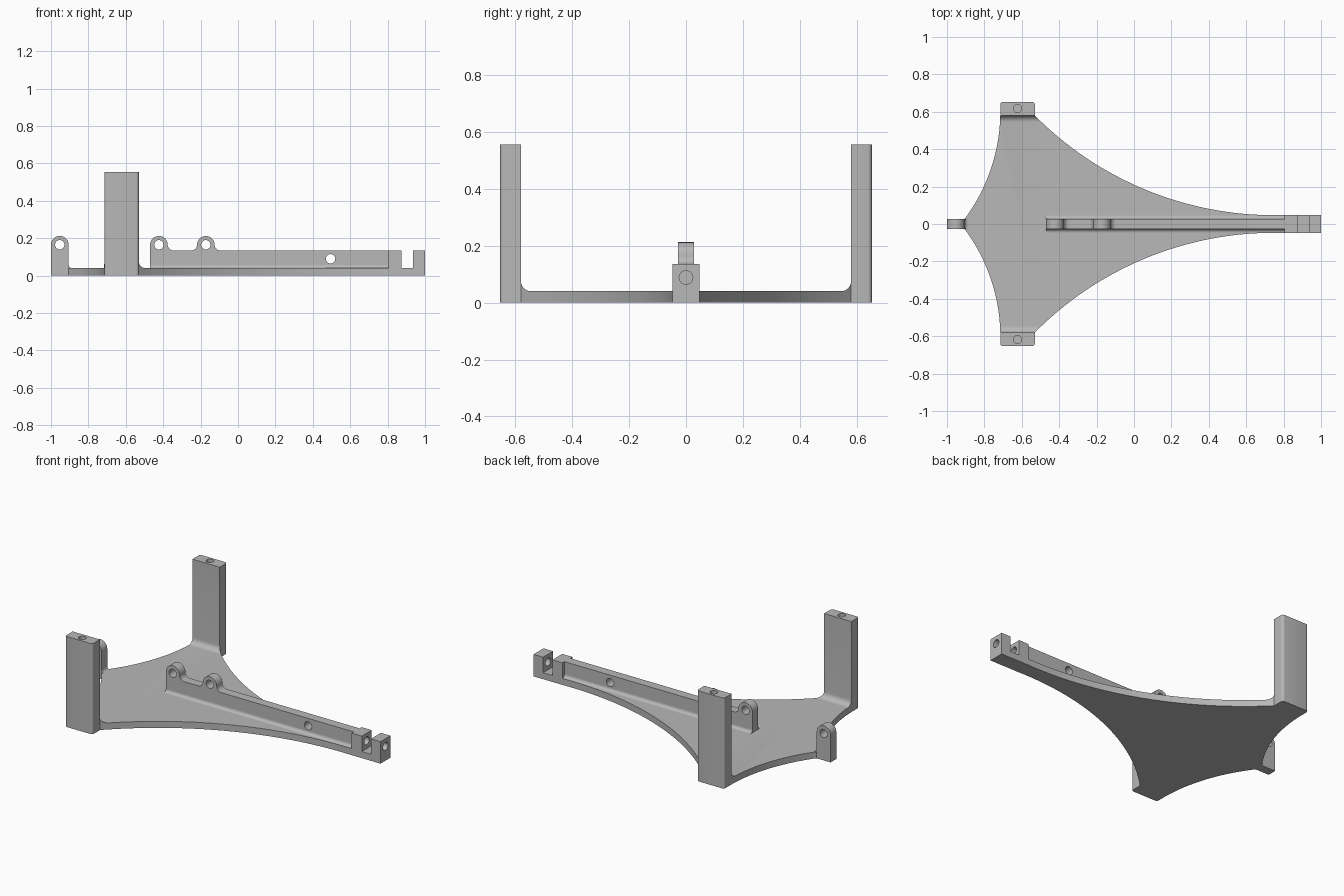
import bpy, bmesh, math
from mathutils import Vector

cube = bpy.data.objects.get("Cube")
if cube:
    bpy.data.objects.remove(cube, do_unlink=True)

grey = bpy.data.materials.new("plain grey")
grey.use_nodes = True
grey.diffuse_color = (0.48, 0.48, 0.48, 1)
grey.node_tree.nodes["Principled BSDF"].inputs["Base Color"].default_value = (0.48, 0.48, 0.48, 1)


def arc(cx, cy, r, a0, a1, n=8):
    """Points on a circle between two angles in degrees."""
    angles = [math.radians(a0 + (a1 - a0) * i / n) for i in range(n + 1)]
    return [(cx + r * math.cos(a), cy + r * math.sin(a)) for a in angles]


def arc_through(a, b, c, n=28):
    """Arc from a to c passing through b."""
    a, b, c = Vector(a), Vector(b), Vector(c)
    p, q = b - a, c - a
    d = 2 * (p.x * q.y - p.y * q.x)
    pp, qq = p.length_squared, q.length_squared
    centre = a + Vector((q.y * pp - p.y * qq, p.x * qq - q.x * pp)) / d
    start, end = a - centre, c - centre
    sweep = math.degrees(math.atan2(start.x * end.y - start.y * end.x, start.dot(end)))
    first = math.degrees(math.atan2(start.y, start.x))
    return arc(centre.x, centre.y, start.length, first, first + sweep, n)


def extrude(name, points, axis, lo, hi):
    """Extrude a 2D outline along an axis."""
    place = {"x": lambda u, v, w: (w, u, v),
             "y": lambda u, v, w: (u, w, v),
             "z": lambda u, v, w: (u, v, w)}[axis]
    bm = bmesh.new()
    rings = [[bm.verts.new(place(u, v, w)) for u, v in points] for w in (lo, hi)]
    for ring in rings:
        bm.faces.new(ring)
    for i in range(len(points)):
        j = (i + 1) % len(points)
        bm.faces.new((rings[0][i], rings[0][j], rings[1][j], rings[1][i]))
    bmesh.ops.recalc_face_normals(bm, faces=bm.faces)
    mesh = bpy.data.meshes.new(name)
    bm.to_mesh(mesh)
    bm.free()
    mesh.materials.append(grey)
    obj = bpy.data.objects.new(name, mesh)
    bpy.context.collection.objects.link(obj)
    return obj


def select(obj):
    bpy.ops.object.select_all(action="DESELECT")
    obj.select_set(True)
    bpy.context.view_layer.objects.active = obj


def combine(obj, tool, operation="DIFFERENCE"):
    """Apply a boolean and throw the tool away."""
    mod = obj.modifiers.new("cut", "BOOLEAN")
    mod.operation, mod.solver, mod.object = operation, "EXACT", tool
    select(obj)
    bpy.ops.object.modifier_apply(modifier=mod.name)
    bpy.data.objects.remove(tool, do_unlink=True)


def drill(obj, u, v, axis, lo, hi, r=0.025):
    combine(obj, extrude("drill", arc(u, v, r, 0, 345, 23), axis, lo, hi))


def mirrored(points):
    return points + [(x, -y) for x, y in reversed(points)]


PLATE, RAIL, LUG = 0.04, 0.135, 0.165
POST_IN, POST_OUT, POST_TOP = 0.58, 0.653, 0.555
X0, X1 = -0.715, -0.53
BLOCK, TAIL = 0.805, -0.905
LUG_R, HALF = 0.047, 0.028

# Base plate and two posts: plan outline intersected with a U-shaped section
corner = 0.015
half_plan = (arc_through((BLOCK, 0.048), (0, 0.21), (X1, POST_IN))
             + arc(X1 - corner, POST_OUT - corner, corner, 0, 90, 5)
             + arc(X0 + corner, POST_OUT - corner, corner, 90, 180, 5)
             + arc_through((X0, POST_IN), (-0.803, 0.2), (TAIL, HALF)))
base = extrude("base_plate_and_posts", mirrored(half_plan), "z", -0.1, 0.7)
fillet = 0.035
half_section = ([(0.8, 0), (0.8, POST_TOP), (POST_IN, POST_TOP)]
                + arc(POST_IN - fillet, PLATE + fillet, fillet, 0, -90))
section = half_section + [(-y, z) for y, z in reversed(half_section)]
combine(base, extrude("section", section, "x", -1.2, 1.2), "INTERSECT")
for side in (-1, 1):
    drill(base, (X0 + X1) / 2, side * 0.618, "z", POST_TOP - 0.2, POST_TOP + 0.1, 0.022)

# Rear lug with rounded top and a small fillet onto the plate
cx = -1 + LUG_R
lug_profile = ([(-1, 0)] + arc(cx, LUG, LUG_R, 180, 0, 16)
               + arc(TAIL + 0.018, PLATE + 0.018, 0.018, 180, 270, 6)
               + [(TAIL + 0.018, 0.025), (TAIL, 0.025), (TAIL, 0)])
rear_lug = extrude("rear_lug", lug_profile, "y", -HALF, HALF)
drill(rear_lug, cx, LUG, "y", -0.2, 0.2)

# Centre rail with two rounded lugs on its top edge
lug_a, lug_b, blend = -0.423, -0.172, LUG - RAIL
start = lug_a - LUG_R


def blend_arc(x, side):
    centre = x + side * (LUG_R + blend)
    return arc(centre, LUG, blend, *((180, 270) if side > 0 else (270, 360)))


rail_profile = ([(start, 0.02)] + arc(lug_a, LUG, LUG_R, 180, 0, 16)
                + blend_arc(lug_a, 1)[1:] + blend_arc(lug_b, -1)
                + arc(lug_b, LUG, LUG_R, 180, 0, 16)[1:] + blend_arc(lug_b, 1)[1:]
                + [(BLOCK, RAIL), (BLOCK, 0.02)])
rail = extrude("centre_rail", rail_profile, "y", -HALF, HALF)
for x, z in ((lug_a, LUG), (lug_b, LUG), (0.495, 0.09)):
    drill(rail, x, z, "y", -0.2, 0.2)

# Concave fillets where the rail meets the plate
r = 0.018
fillets = []
for side, label in ((1, "left"), (-1, "right")):
    curve = arc(HALF + r, PLATE + r, r, 180, 270, 6)
    shape = [(HALF - 0.005, PLATE + r)] + curve + [(HALF + r, 0.03), (HALF - 0.005, 0.03)]
    fillets.append(extrude(label + "_rail_fillet", [(side * y, z) for y, z in shape],
                           "x", start, BLOCK))

# Slotted front block with a lengthwise hole
slot0, slot1 = 0.873, 0.935
block_profile = [(BLOCK, 0), (BLOCK, RAIL), (slot0, RAIL), (slot0, PLATE),
                 (slot1, PLATE), (slot1, RAIL), (1, RAIL), (1, 0)]
block = extrude("slotted_end_block", block_profile, "y", -0.048, 0.048)
drill(block, 0, 0.088, "x", BLOCK + 0.01, 1.1, 0.024)

for obj in (base, rear_lug, rail, block, *fillets):
    select(obj)
    bpy.ops.object.shade_smooth_by_angle(angle=math.radians(30))
